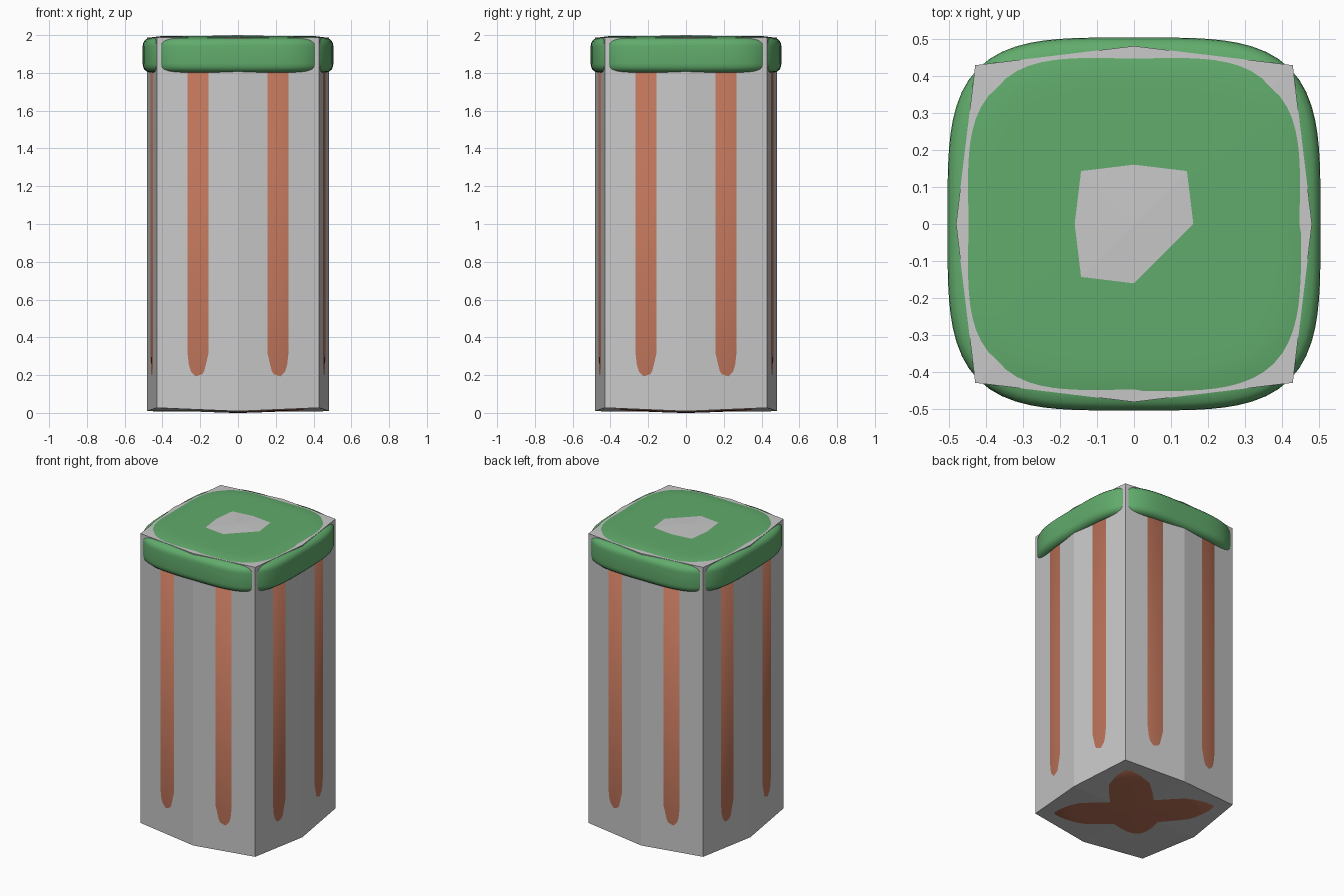
import bpy
import math

if "Cube" in bpy.data.objects:
    bpy.data.objects.remove(bpy.data.objects["Cube"])


def material(name, rgb):
    m = bpy.data.materials.new(name)
    m.diffuse_color = (*rgb, 1.0)
    m.use_nodes = True
    m.node_tree.nodes["Principled BSDF"].inputs["Base Color"].default_value = m.diffuse_color
    return m


GREY = material("light grey", (0.58, 0.58, 0.58))
BROWN = material("terracotta brown", (0.50, 0.17, 0.10))
GREEN = material("leaf green", (0.12, 0.41, 0.15))


def make(name, verts, faces, mat, smooth=False):
    me = bpy.data.meshes.new(name)
    me.from_pydata(verts, [], faces)
    me.update()
    ob = bpy.data.objects.new(name, me)
    bpy.context.collection.objects.link(ob)
    me.materials.append(mat)
    if smooth:
        me.polygons.foreach_set("use_smooth", [True] * len(me.polygons))
    return ob


def squircle_body(name, half, power, profile, mat, segs=96):
    """Rounded-square solid: profile lists (scale, z) from bottom to top."""
    outline = []
    for i in range(segs):
        a = 2 * math.pi * i / segs
        c, s = math.cos(a), math.sin(a)
        r = half / (abs(c) ** power + abs(s) ** power) ** (1 / power)
        outline.append((r * c, r * s))
    verts, faces = [], []
    for k, z in profile:
        verts += [(k * x, k * y, z) for x, y in outline]
    for j in range(len(profile) - 1):
        for i in range(segs):
            n = (i + 1) % segs
            a, b = j * segs, (j + 1) * segs
            faces.append((a + i, a + n, b + n, b + i))
    # close the ends
    last = (len(profile) - 1) * segs
    faces.append(tuple(reversed(range(segs))))
    faces.append(tuple(range(last, last + segs)))
    return make(name, verts, faces, mat, True)


# Grey casing: eight-sided column with slightly peaked ends
C, M = 0.43, 0.482
ring = [(M, 0), (C, C), (0, M), (-C, C), (-M, 0), (-C, -C), (0, -M), (C, -C)]
verts = [(x, y, 0.009 if i % 2 == 0 else 0.027) for i, (x, y) in enumerate(ring)]
verts += [(x, y, 1.988) for x, y in ring]
verts += [(0, 0, 0.004), (0, 0, 2.0)]
faces = [(i, (i + 1) % 8, 8 + (i + 1) % 8, 8 + i) for i in range(8)]
for q in range(4):
    a, b, c = 2 * q, 2 * q + 1, (2 * q + 2) % 8
    # bottom: one corner is split the other way
    faces += [(16, c, a), (a, c, b)] if q == 2 else [(16, b, a), (16, c, b)]
    # top: likewise for the front right corner
    a, b, c = a + 8, b + 8, c + 8
    faces += [(17, a, c), (a, b, c)] if q == 3 else [(17, a, b), (17, b, c)]
make("casing", verts, faces, GREY)

# Brown core, showing through the walls as stripes and through the base
squircle_body("brown_core", 0.465, 3.85, [
    (0.05, 0.0), (0.2, 0.002), (0.41, 0.006), (0.49, 0.008), (0.7, 0.0135),
    (0.9, 0.0227), (0.945, 0.04), (0.968, 0.075), (0.982, 0.12),
    (0.992, 0.165), (0.997, 0.22), (1.0, 0.32), (1.0, 1.88), (0.9, 1.9)],
    BROWN)

# Green cap, bulging past the walls and just above the roof
squircle_body("green_cap", 0.505, 3.85, [
    (0.85, 1.802), (0.93, 1.803), (0.96, 1.808), (0.985, 1.82), (0.996, 1.834),
    (1.0, 1.85), (1.0, 1.94), (0.996, 1.955), (0.985, 1.968), (0.96, 1.98),
    (0.92, 1.986), (0.885, 1.989), (0.84, 1.993), (0.78, 1.9955), (0.7, 1.996),
    (0.1, 1.996)], GREEN)
